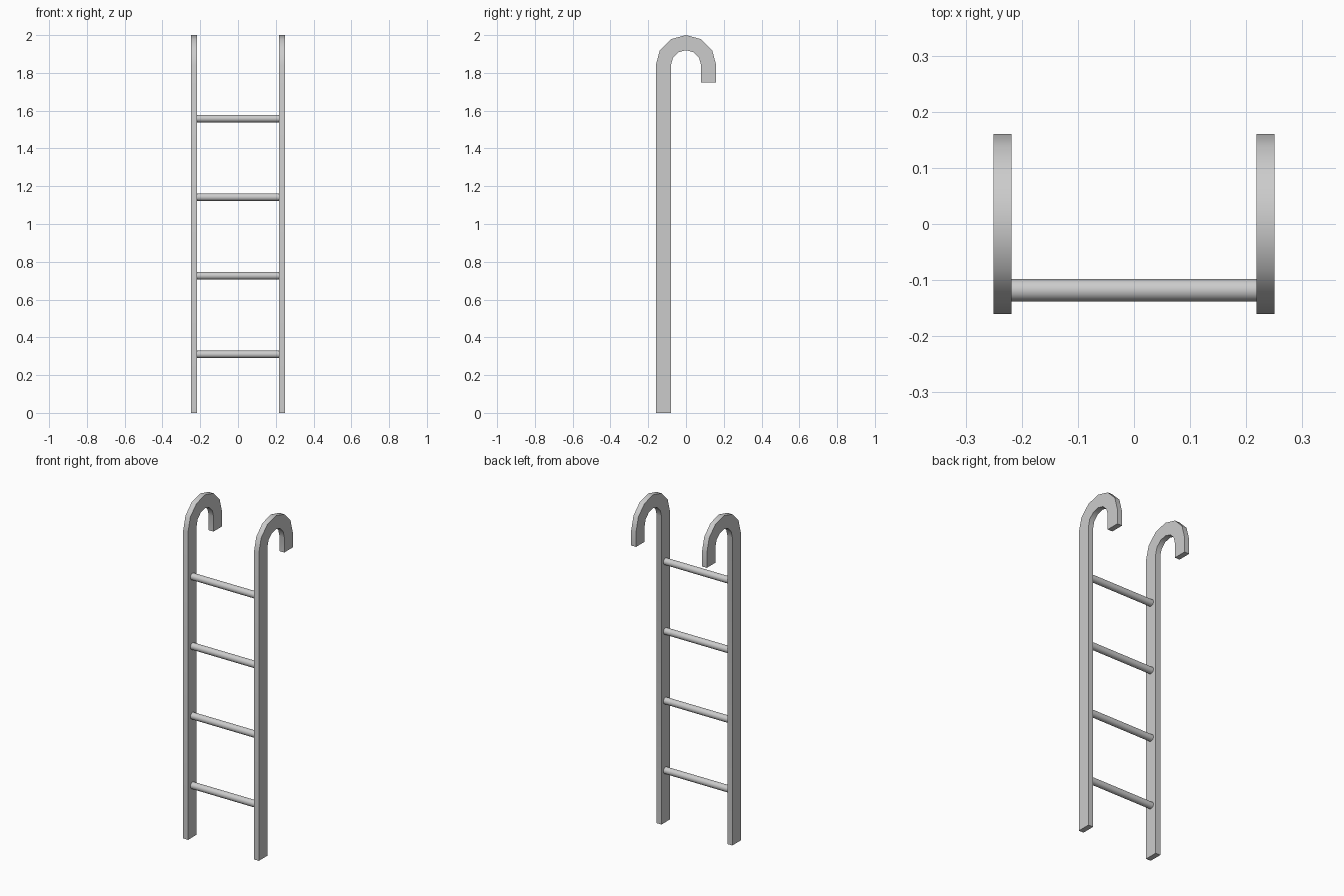
import bpy, bmesh, math

if "Cube" in bpy.data.objects:
    bpy.data.objects.remove(bpy.data.objects["Cube"])

R_OUT, R_IN, ARC_Z, TIP_Z = 0.16, 0.08, 1.84, 1.75
RAIL_IN, RAIL_OUT = 0.218, 0.25


def arc(radius, steps=6):
    """Half circle from the front side over the top to the back side."""
    return [(-radius * math.cos(math.pi * i / steps),
             ARC_Z + radius * math.sin(math.pi * i / steps)) for i in range(steps + 1)]


def finish(obj):
    bpy.ops.object.select_all(action='DESELECT')
    obj.select_set(True)
    bpy.context.view_layer.objects.active = obj
    bpy.ops.object.shade_smooth_by_angle(angle=math.radians(40))


def make_rail(name, x0, x1):
    outer = [(-R_OUT, 0)] + arc(R_OUT) + [(R_OUT, TIP_Z)]
    inner = [(-R_IN, 0)] + arc(R_IN) + [(R_IN, TIP_Z)]
    bm = bmesh.new()
    o = [bm.verts.new((x0, y, z)) for y, z in outer]
    n = [bm.verts.new((x0, y, z)) for y, z in inner]
    faces = [bm.faces.new((o[i], o[i + 1], n[i + 1], n[i])) for i in range(len(o) - 1)]
    ext = bmesh.ops.extrude_face_region(bm, geom=faces, use_keep_orig=True)
    verts = [g for g in ext['geom'] if isinstance(g, bmesh.types.BMVert)]
    bmesh.ops.translate(bm, vec=(x1 - x0, 0, 0), verts=verts)
    bmesh.ops.recalc_face_normals(bm, faces=bm.faces)
    mesh = bpy.data.meshes.new(name)
    bm.to_mesh(mesh)
    bm.free()
    obj = bpy.data.objects.new(name, mesh)
    bpy.context.collection.objects.link(obj)
    finish(obj)


# Hooked side rails
make_rail("left_hooked_rail", -RAIL_OUT, -RAIL_IN)
make_rail("right_hooked_rail", RAIL_IN, RAIL_OUT)

# Round rungs between the rails
for i in range(4):
    bpy.ops.mesh.primitive_cylinder_add(
        vertices=16, radius=0.02, depth=2 * RAIL_IN,
        location=(0, -0.118, 0.31 + i * 0.416), rotation=(0, math.pi / 2, 0))
    rung = bpy.context.object
    rung.name = f"rung_{i + 1}"
    finish(rung)
